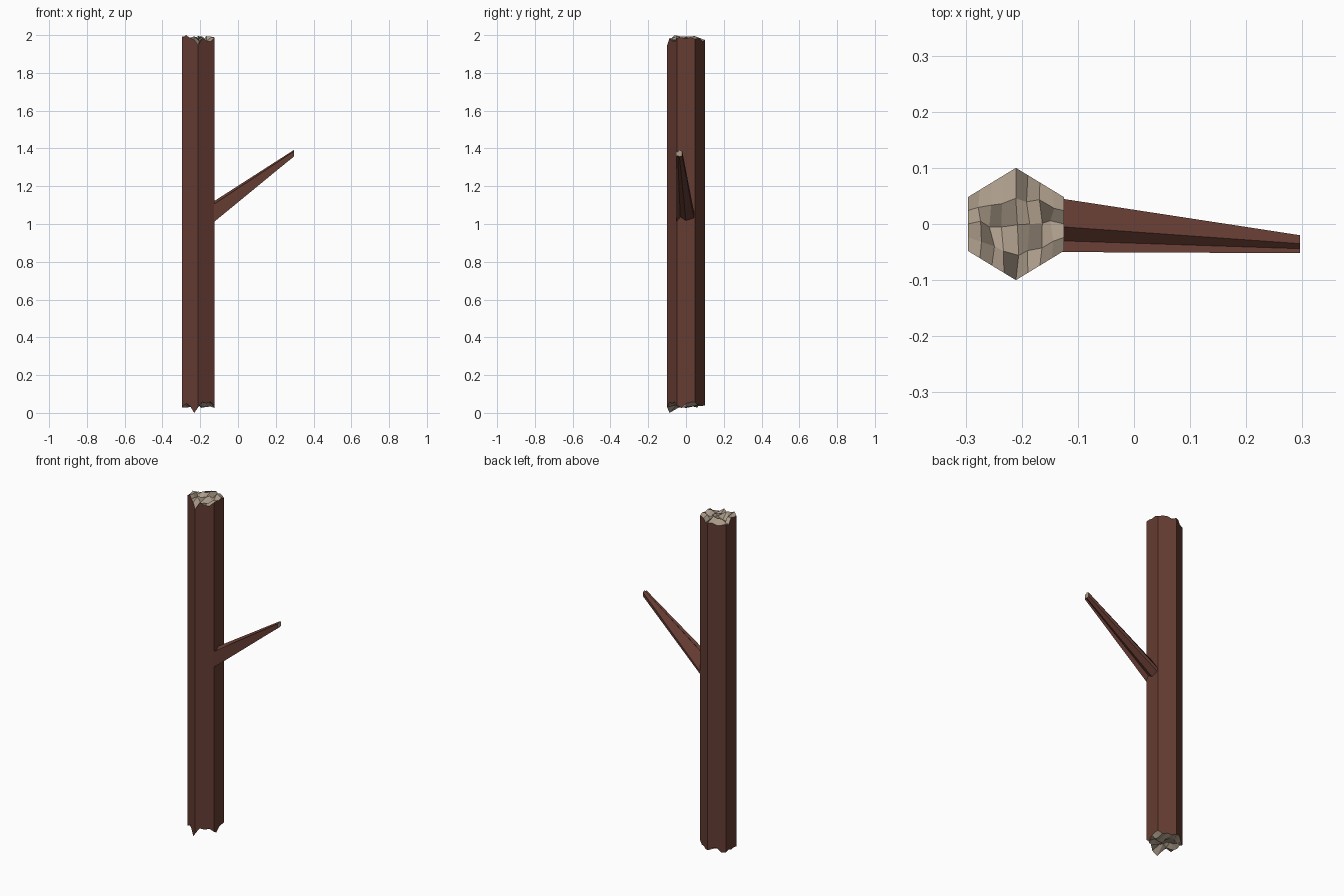
import bpy, bmesh, random

if "Cube" in bpy.data.objects:
    bpy.data.objects.remove(bpy.data.objects["Cube"])

random.seed(4)

def material(name, rgb):
    m = bpy.data.materials.new(name)
    m.diffuse_color = (*rgb, 1)
    m.use_nodes = True
    m.node_tree.nodes["Principled BSDF"].inputs["Base Color"].default_value = m.diffuse_color
    return m

bark = material("bark", (0.13, 0.045, 0.032))
wood = material("bare_wood", (0.42, 0.34, 0.26))

def finish(bm, name):
    bmesh.ops.recalc_face_normals(bm, faces=bm.faces)
    me = bpy.data.meshes.new(name)
    bm.to_mesh(me)
    bm.free()
    me.materials.append(bark)
    me.materials.append(wood)
    ob = bpy.data.objects.new(name, me)
    bpy.context.collection.objects.link(ob)

# Splintered end: two 4 x 4 patches filling the hexagon, with uneven heights
def broken_end(bm, low, high, front):
    grid = []
    for i in range(9):
        half = 0.1 - 0.052 * abs(i - 4) / 4
        column = []
        for j in range(5):
            x = -0.296 + 0.171 * i / 8
            y = half * (j / 2 - 1)
            z = front[i] if j == 0 else random.uniform(low, high)
            if 0 < i < 8 and 0 < j < 4:
                x += random.uniform(-0.005, 0.005)
                y += random.uniform(-0.008, 0.008)
            column.append(bm.verts.new((x, y, z)))
        grid.append(column)
    for i in range(8):
        for j in range(4):
            f = bm.faces.new((grid[i][j], grid[i + 1][j], grid[i + 1][j + 1], grid[i][j + 1]))
            f.material_index = 1
    # Six rim runs, one for each side of the trunk
    return [[grid[i][0] for i in range(5)], [grid[i][0] for i in range(4, 9)],
            grid[8], [grid[i][4] for i in range(8, 3, -1)],
            [grid[i][4] for i in range(4, -1, -1)], grid[0][::-1]]

# Six-sided trunk
bm = bmesh.new()
bottom = broken_end(bm, 0.025, 0.06, [0.03, 0.05, 0.035, 0.005, 0.03, 0.058, 0.05, 0.058, 0.04])
top = broken_end(bm, 1.96, 1.995, [1.985, 2.0, 1.985, 1.975, 1.945, 1.985, 1.97, 1.965, 1.985])
for lo, hi in zip(bottom, top):
    bm.faces.new(lo + hi[::-1])
low = min(bm.verts, key=lambda v: v.co.z)
low.co.z = 0
finish(bm, "trunk")

# Grooved, tapering side branch: (y, z) sections at root and tip
root = [(-.05, 1.01), (-.05, 1.105), (-.03, 1.095), (-.005, 1.12),
        (.045, 1.05), (.042, 1.03), (0, 1.015), (-.03, 1.035)]
tip = [(-.052, 1.358), (-.052, 1.385), (-.044, 1.382), (-.035, 1.392),
       (-.02, 1.385), (-.02, 1.362), (-.035, 1.357), (-.044, 1.362)]
bm = bmesh.new()
a = [bm.verts.new((-0.128, y, z)) for y, z in root]
b = [bm.verts.new((0.296, y, z)) for y, z in tip]
for k in range(8):
    n = (k + 1) % 8
    bm.faces.new((a[k], a[n], b[n], b[k]))
bm.faces.new(a)
bm.faces.new(b).material_index = 1
finish(bm, "branch")
